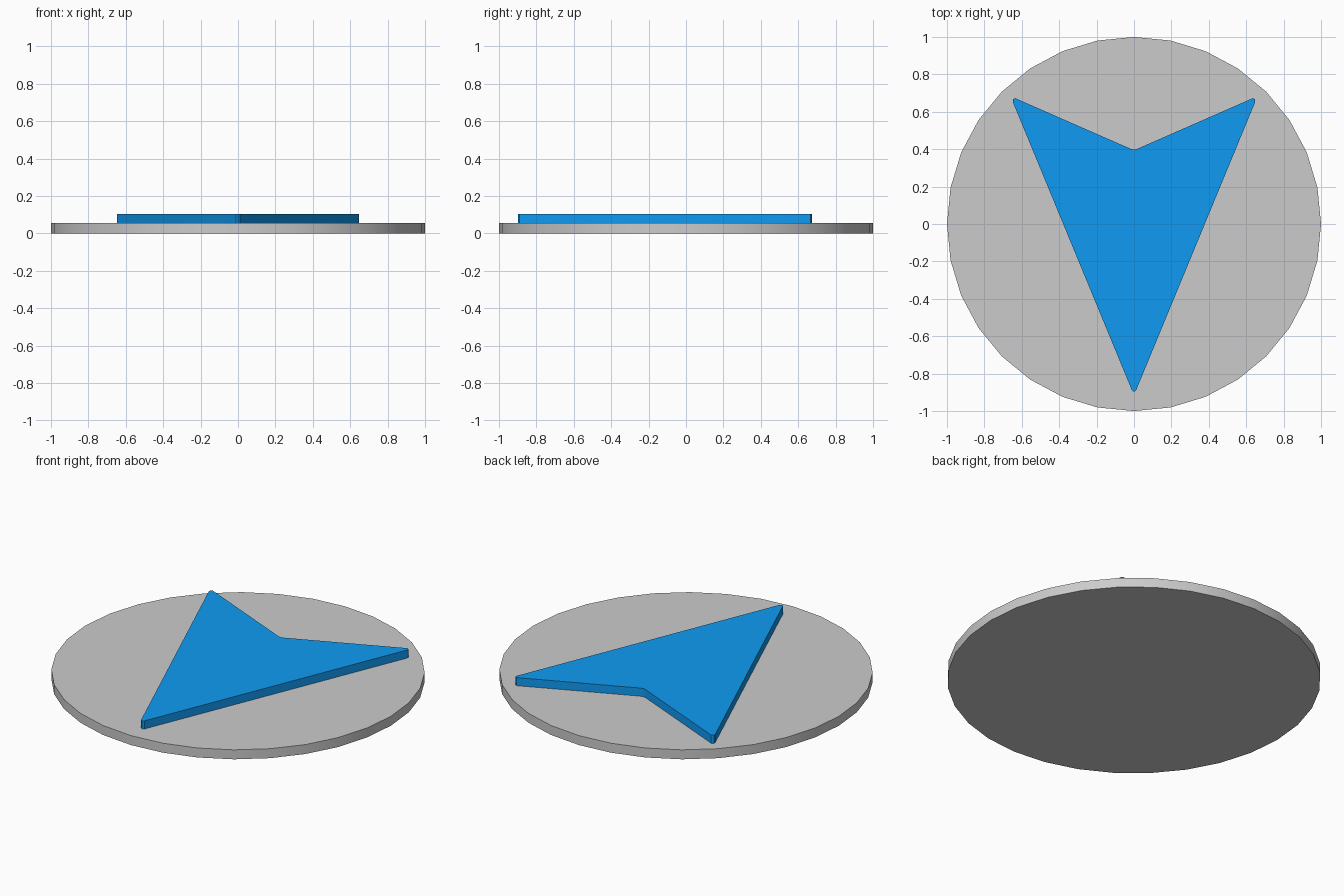
import bpy, bmesh
from math import radians

if "Cube" in bpy.data.objects:
    bpy.data.objects.remove(bpy.data.objects["Cube"])

# Round base plate
bpy.ops.mesh.primitive_cylinder_add(vertices=32, radius=1, depth=0.056, location=(0, 0, 0.028))
base = bpy.context.object
base.name = "base_disc"
bpy.ops.object.shade_smooth_by_angle(angle=radians(30))

# Raised arrowhead: half outline from the nose to the notch, mirrored across x
half = [(0, -0.897), (0.011, -0.89), (0.02, -0.868), (0.648, 0.652),
        (0.648, 0.666), (0.636, 0.673), (0.02, 0.403), (0, 0.397)]
outline = half + [(-x, y) for x, y in reversed(half[1:-1])]

bm = bmesh.new()
face = bm.faces.new([bm.verts.new((x, y, 0.056)) for x, y in outline])
top = bmesh.ops.extrude_face_region(bm, geom=[face])["geom"]
bmesh.ops.translate(bm, vec=(0, 0, 0.048),
                    verts=[v for v in top if isinstance(v, bmesh.types.BMVert)])
bmesh.ops.recalc_face_normals(bm, faces=bm.faces)
mesh = bpy.data.meshes.new("arrowhead")
bm.to_mesh(mesh)
bm.free()
arrow = bpy.data.objects.new("arrowhead", mesh)
bpy.context.collection.objects.link(arrow)

# Blue finish
blue = bpy.data.materials.new("blue")
blue.diffuse_color = (0.005, 0.33, 0.9, 1)
blue.use_nodes = True
blue.node_tree.nodes["Principled BSDF"].inputs["Base Color"].default_value = blue.diffuse_color
mesh.materials.append(blue)
